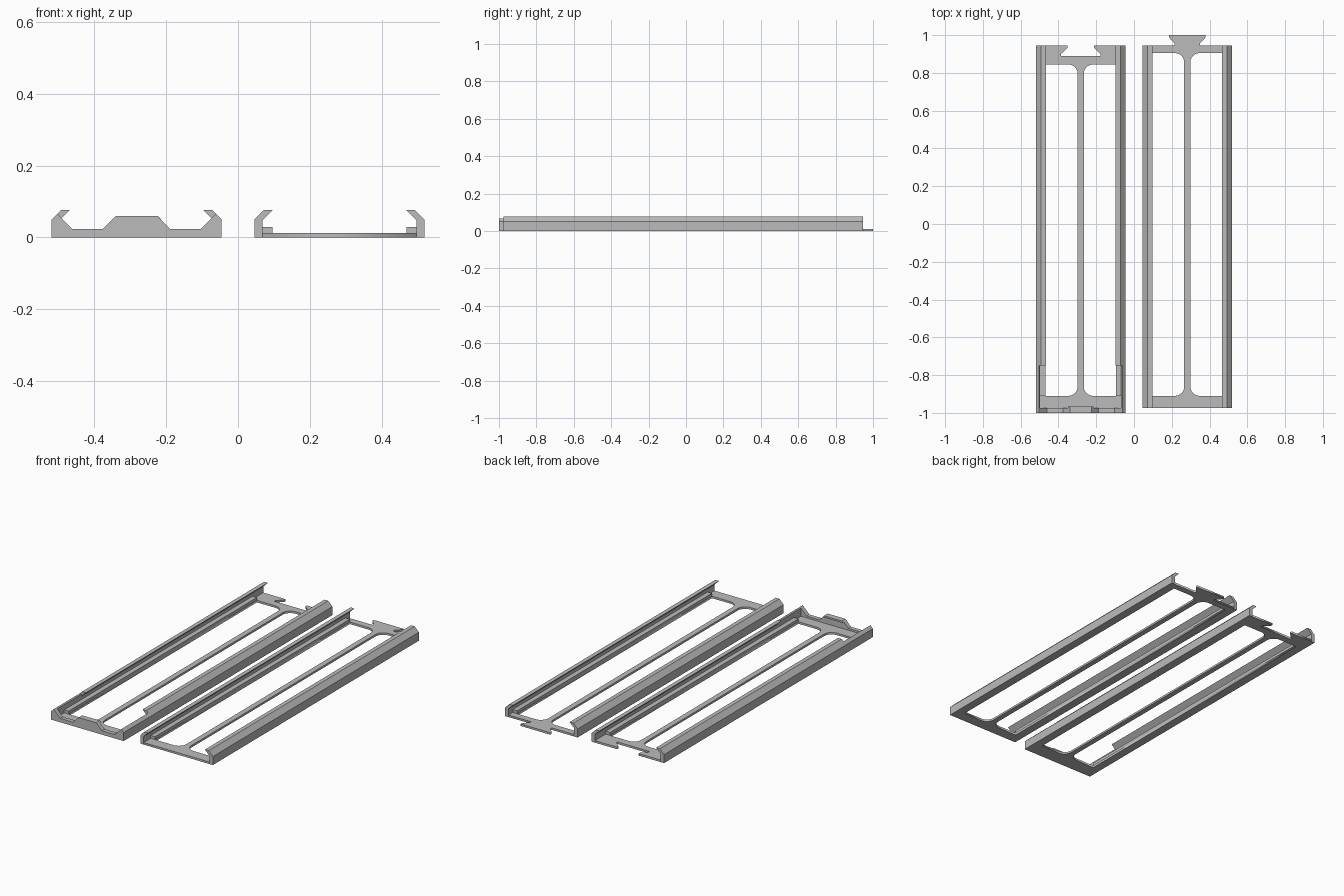
import bpy, bmesh, math

cube = bpy.data.objects.get("Cube")
if cube:
    bpy.data.objects.remove(cube, do_unlink=True)

grey = bpy.data.materials.new("plain grey")
grey.use_nodes = True
colour = (0.5, 0.5, 0.5, 1)
grey.diffuse_color = colour
grey.node_tree.nodes["Principled BSDF"].inputs["Base Color"].default_value = colour

HALF = 0.2365    # half width of a tray
WALL = 0.022     # rail wall thickness
FLOOR = 0.012    # floor thickness
OPEN = 0.186     # half width of the floor opening
BAR = 0.016      # half width of the centre bar
CENTRE = 0.282


def add_object(name, mesh):
    obj = bpy.data.objects.new(name, mesh)
    mesh.materials.clear()
    mesh.materials.append(grey)
    bpy.context.collection.objects.link(obj)
    return obj


def prism(name, profile, y0, y1):
    """Extrude an (x, z) profile along y."""
    bm = bmesh.new()
    face = bm.faces.new([bm.verts.new((x, y0, z)) for x, z in profile])
    new = bmesh.ops.extrude_face_region(bm, geom=[face])["geom"]
    verts = [v for v in new if isinstance(v, bmesh.types.BMVert)]
    bmesh.ops.translate(bm, verts=verts, vec=(0, y1 - y0, 0))
    bmesh.ops.recalc_face_normals(bm, faces=bm.faces)
    mesh = bpy.data.meshes.new(name)
    bm.to_mesh(mesh)
    bm.free()
    return add_object(name, mesh)


def plate(name, loops, thickness):
    """Flat plate on the ground from an outline and its holes."""
    curve = bpy.data.curves.new(name, "CURVE")
    curve.dimensions = "2D"
    curve.fill_mode = "BOTH"
    curve.extrude = thickness / 2
    for loop in loops:
        spline = curve.splines.new("POLY")
        spline.points.add(len(loop) - 1)
        for point, (x, y) in zip(spline.points, loop):
            point.co = (x, y, thickness / 2, 1)
        spline.use_cyclic_u = True
    temp = bpy.data.objects.new(name + " outline", curve)
    bpy.context.collection.objects.link(temp)
    bpy.context.view_layer.update()
    graph = bpy.context.evaluated_depsgraph_get()
    mesh = bpy.data.meshes.new_from_object(temp.evaluated_get(graph))
    bpy.data.objects.remove(temp, do_unlink=True)
    bm = bmesh.new()
    bm.from_mesh(mesh)
    bmesh.ops.remove_doubles(bm, verts=bm.verts, dist=1e-5)
    bmesh.ops.translate(bm, verts=bm.verts,
                        vec=(0, 0, -min(v.co.z for v in bm.verts)))
    bmesh.ops.recalc_face_normals(bm, faces=bm.faces)
    bm.to_mesh(mesh)
    bm.free()
    return add_object(name, mesh)


def opening(cx, side, y0, y1, r=0.05, steps=8):
    """Long window with rounded corners beside the centre bar."""
    pts = [(OPEN, y1), (OPEN, y0)]
    for cy, start in ((y0 + r, 270), (y1 - r, 180)):
        for i in range(steps + 1):
            a = math.radians(start - 90 * i / steps)
            pts.append((BAR + r + r * math.cos(a), cy + r * math.sin(a)))
    return [(cx + side * x, y) for x, y in pts]


def both_sides(name, cx, profile, y0, y1):
    """Mirrored pair; profile x is measured inward from the outer side."""
    for label, side in (("right", -1), ("left", 1)):
        prism(f"{name}_{label}", [(cx + side * (HALF - u), z) for u, z in profile], y0, y1)


def floor(name, cx, key, win_y0, win_y1):
    """Tray floor; key gives the joint at the back edge as half of a profile."""
    w = HALF - WALL
    back = [(-x, y) for x, y in key] + [(x, y) for x, y in reversed(key)]
    outline = [(w, -0.975), (-w, -0.975), (-w, 0.945)] + back + [(w, 0.945)]
    outline = [(cx + x, y) for x, y in outline]
    plate(name, [outline] + [opening(cx, s, win_y0, win_y1) for s in (-1, 1)], FLOOR)


rail = [(0, 0), (0, 0.05), (0.027, 0.077), (0.052, 0.077), (WALL, 0.048), (WALL, 0)]
low_rail = [(0, 0), (0, 0.05), (0.016, 0.066), (WALL, 0.06), (WALL, 0)]
ledge = [(WALL, FLOOR), (WALL, 0.029), (HALF - OPEN, 0.029), (HALF - OPEN, FLOOR)]

# Socket tray: dovetail notch at the back, stop wall at the front
cx = -CENTRE
floor("socket_tray_floor", cx,
      [(0.07, 0.945), (0.07, 0.932), (0.105, 0.9), (0.105, 0.89)], -0.91, 0.845)
both_sides("socket_tray_rail", cx, rail, -0.75, 0.945)
both_sides("socket_tray_low_rail", cx, low_rail, -0.975, -0.75)
both_sides("socket_tray_ledge", cx, ledge, -0.91, 0.845)
half_wall = [(HALF, 0), (HALF, 0.05), (HALF - 0.016, 0.066), (HALF - 0.022, 0.06),
             (0.178, 0.023), (0.094, 0.023), (0.058, 0.06)]
prism("front_stop_wall",
      [(cx + x, z) for x, z in half_wall] + [(cx - x, z) for x, z in reversed(half_wall)],
      -1.0, -0.975)
prism("stop_wall_catch",
      [(cx - 0.058, 0.06), (cx + 0.058, 0.06), (cx + 0.068, 0.05), (cx - 0.068, 0.05)],
      -0.975, -0.966)

# Key tray: dovetail tab at the back, open front
cx = CENTRE
floor("key_tray_floor", cx,
      [(0.068, 0.945), (0.068, 0.957), (0.097, 0.988), (0.097, 1.0)], -0.91, 0.905)
both_sides("key_tray_rail", cx, rail, -0.975, 0.945)
both_sides("key_tray_ledge", cx, ledge, -0.91, 0.905)
